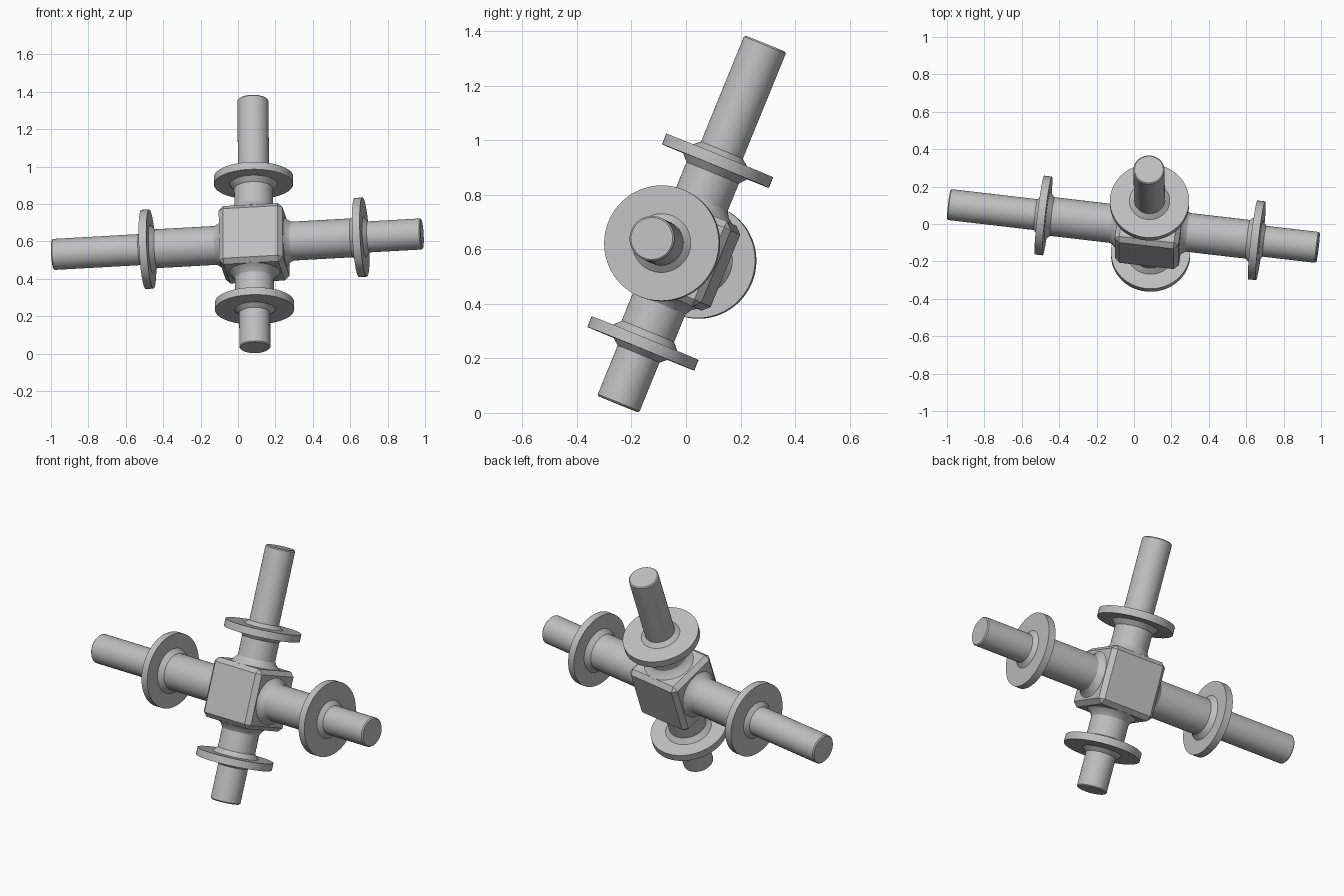
import bpy, bmesh, math
from mathutils import Matrix, Vector

default = bpy.data.objects.get("Cube")
if default:
    bpy.data.objects.remove(default, do_unlink=True)

# One plain grey for the whole part
grey = bpy.data.materials.new("steel_grey")
grey.use_nodes = True
colour = (0.52, 0.52, 0.52, 1)
grey.diffuse_color = colour
grey.node_tree.nodes["Principled BSDF"].inputs["Base Color"].default_value = colour

# Tilted frame of the cross
centre = Vector((0.086, -0.021, 0.59))
axis_x = Vector((0.9917, -0.1155, 0.0552)).normalized()
axis_y = Vector((-0.004, 0.378, 0.926)).cross(axis_x).normalized()
axis_z = axis_x.cross(axis_y)
frame = Matrix((axis_x, axis_y, axis_z)).transposed().to_4x4()
frame.translation = centre


def finish(name, bm, matrix):
    bmesh.ops.recalc_face_normals(bm, faces=bm.faces)
    mesh = bpy.data.meshes.new(name)
    bm.to_mesh(mesh)
    bm.free()
    mesh.materials.append(grey)
    ob = bpy.data.objects.new(name, mesh)
    bpy.context.collection.objects.link(ob)
    ob.matrix_world = matrix
    bpy.ops.object.select_all(action="DESELECT")
    ob.select_set(True)
    bpy.context.view_layer.objects.active = ob
    bpy.ops.object.shade_smooth_by_angle(angle=math.radians(25))
    return ob


def lathe(name, profile, matrix):
    """Turn (radius, height) points around the local z axis."""
    bm = bmesh.new()
    verts = [bm.verts.new((r, 0, h)) for r, h in profile]
    edges = [bm.edges.new(pair) for pair in zip(verts, verts[1:])]
    bmesh.ops.spin(bm, geom=verts + edges, cent=(0, 0, 0), axis=(0, 0, 1),
                   angle=math.tau, steps=64, use_merge=False)
    bmesh.ops.remove_doubles(bm, verts=bm.verts, dist=1e-5)
    return finish(name, bm, matrix)


# Central block with chamfered edges
bm = bmesh.new()
bmesh.ops.create_cube(bm, size=2)
bmesh.ops.scale(bm, vec=(0.172, 0.162, 0.168), verts=bm.verts)
bmesh.ops.bevel(bm, geom=bm.edges[:], offset=0.025, segments=1, affect="EDGES")
finish("hub", bm, frame)

INNER, OUTER, DISC, HALF = 0.104, 0.083, 0.212, 0.021


def arm(side, turn, length, flange):
    matrix = frame @ turn
    # Stepped shaft with a flared foot at the hub and a softened tip
    lathe(side + "_shaft", [
        (0, 0), (0.14, 0), (0.14, 0.166), (0.118, 0.182), (INNER, 0.205),
        (INNER, flange), (OUTER, flange), (OUTER, length - 0.006),
        (OUTER - 0.006, length), (0, length)], matrix)
    # Flange disc with a conical collar on each face
    lathe(side + "_flange", [
        (0, flange - 0.048), (INNER, flange - 0.048), (0.128, flange - HALF),
        (DISC, flange - HALF), (DISC, flange + HALF), (0.108, flange + HALF),
        (OUTER, flange + 0.042), (0, flange + 0.042)], matrix)


quarter = math.pi / 2
arm("left", Matrix.Rotation(quarter, 4, "Y"), 0.905, 0.575)
arm("right", Matrix.Rotation(-quarter, 4, "Y"), 1.085, 0.575)
arm("upper", Matrix.Identity(4), 0.826, 0.362)
arm("lower", Matrix.Rotation(math.pi, 4, "X"), 0.603, 0.362)
